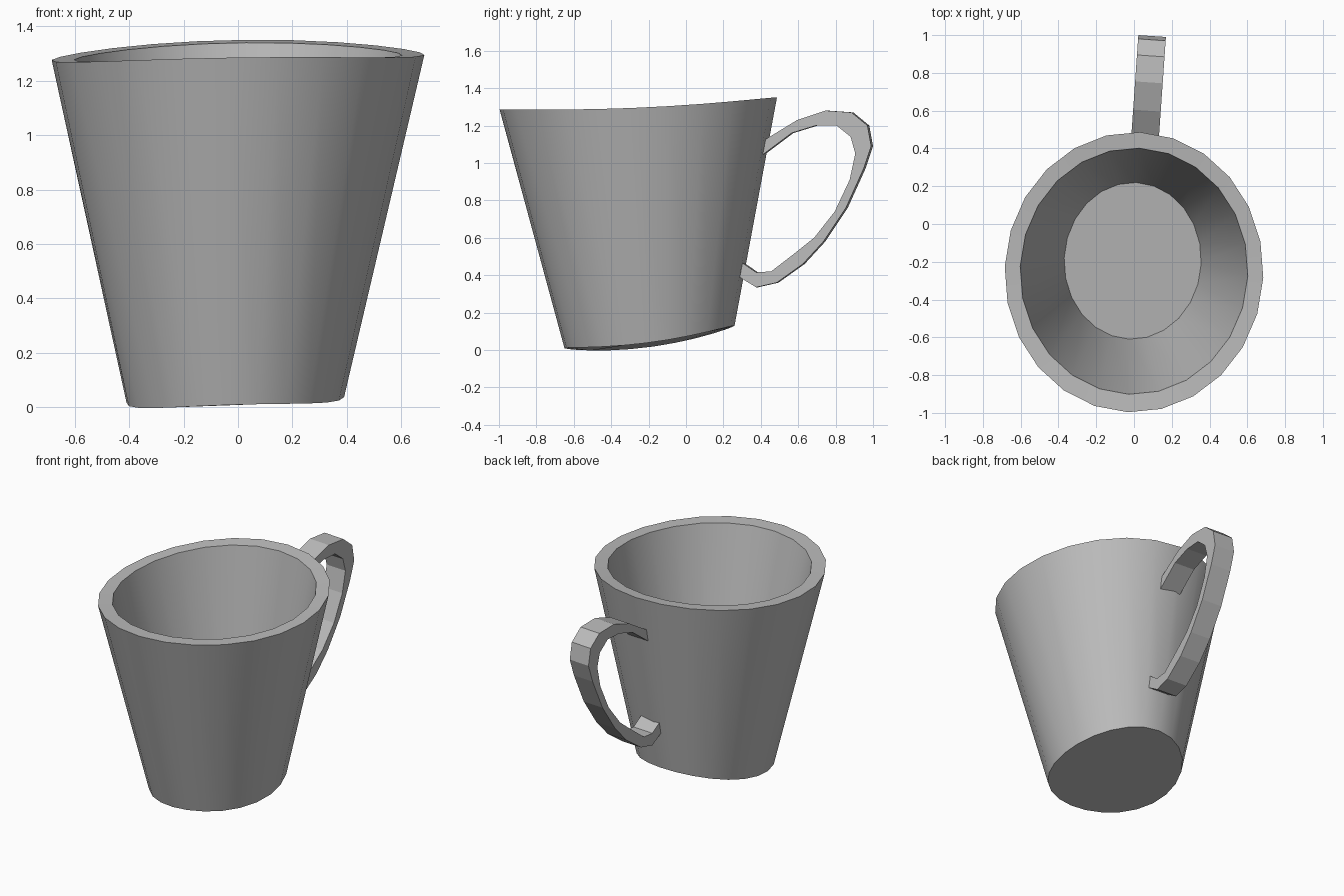
import bpy, bmesh
from math import sin, cos, pi, radians

cube = bpy.data.objects.get("Cube")
if cube:
    bpy.data.objects.remove(cube, do_unlink=True)

SIDES = 24
TWIST = radians(-2.5)


def make_material(name, colour):
    mat = bpy.data.materials.new(name)
    mat.use_nodes = True
    mat.diffuse_color = colour
    mat.node_tree.nodes["Principled BSDF"].inputs["Base Color"].default_value = colour
    return mat


def finish(name, bm, mat):
    bmesh.ops.recalc_face_normals(bm, faces=bm.faces[:])
    mesh = bpy.data.meshes.new(name)
    bm.to_mesh(mesh)
    bm.free()
    mesh.materials.append(mat)
    obj = bpy.data.objects.new(name, mesh)
    bpy.context.scene.collection.objects.link(obj)
    return obj


def bridge(bm, a, b):
    n = len(a)
    for i in range(n):
        j = (i + 1) % n
        bm.faces.new((a[i], a[j], b[j], b[i]))


# Heights of the gently bent rim and base
def rim_height(x, y):
    v = (y + 0.255) / 0.745
    return 1.285 + 0.015 * x + 0.0325 * (v + v * v)


def base_height(x, y):
    v = (y + 0.195) / 0.455
    return 0.028 + 0.03 * x + 0.06 * v + 0.042 * v * v


def floor_height(x, y):
    return base_height(x, y) + 0.085


# Oval ring of vertices, slightly turned about its centre
def oval(bm, cx, cy, rx, ry, height):
    ring = []
    for i in range(SIDES):
        t = 2 * pi * i / SIDES
        u, w = rx * sin(t), ry * cos(t)
        x = cx + u * cos(TWIST) - w * sin(TWIST)
        y = cy + u * sin(TWIST) + w * cos(TWIST)
        ring.append(bm.verts.new((x, y, height(x, y))))
    return ring


grey = make_material("grey ceramic", (0.5, 0.5, 0.5, 1))

# Cup body: base, outer wall, rim, inner wall and floor
bm = bmesh.new()
rings = [
    oval(bm, -0.01, -0.195, 0.4, 0.455, base_height),
    oval(bm, 0, -0.255, 0.685, 0.742, rim_height),
    oval(bm, 0, -0.25, 0.603, 0.652, rim_height),
    oval(bm, -0.007, -0.195, 0.363, 0.415, floor_height),
]
for lower, upper in zip(rings, rings[1:]):
    bridge(bm, lower, upper)
bm.faces.new(rings[0])
bm.faces.new(rings[-1])
cup = finish("cup_body", bm, grey)
bpy.ops.object.select_all(action="DESELECT")
cup.select_set(True)
bpy.context.view_layer.objects.active = cup
bpy.ops.object.shade_smooth_by_angle(angle=radians(30))

# Handle: flat strap, outer and inner edge as (y, z) pairs
outer = [(.42, 1.12), (.6, 1.23), (.75, 1.28), (.89, 1.27), (.975, 1.2),
         (.995, 1.09), (.955, .97), (.86, .76), (.74, .58), (.63, .46),
         (.49, .36), (.38, .335), (.29, .39)]
inner = [(.41, 1.04), (.57, 1.16), (.7, 1.2), (.81, 1.2), (.885, 1.14),
         (.91, 1.05), (.88, .91), (.8, .74), (.69, .6), (.59, .52),
         (.46, .42), (.38, .415), (.3, .47)]


def strap_vert(bm, point, side):
    y, z = point
    x = 0.06 + 0.07 * (y - 0.48) + side * 0.073
    return bm.verts.new((x, y - side * 0.005, z))


bm = bmesh.new()
sections = []
for o, i in zip(outer, inner):
    sections.append([strap_vert(bm, o, -1), strap_vert(bm, o, 1),
                     strap_vert(bm, i, 1), strap_vert(bm, i, -1)])
for a, b in zip(sections, sections[1:]):
    bridge(bm, a, b)
bm.faces.new(sections[0])
bm.faces.new(sections[-1])
finish("handle", bm, grey)
